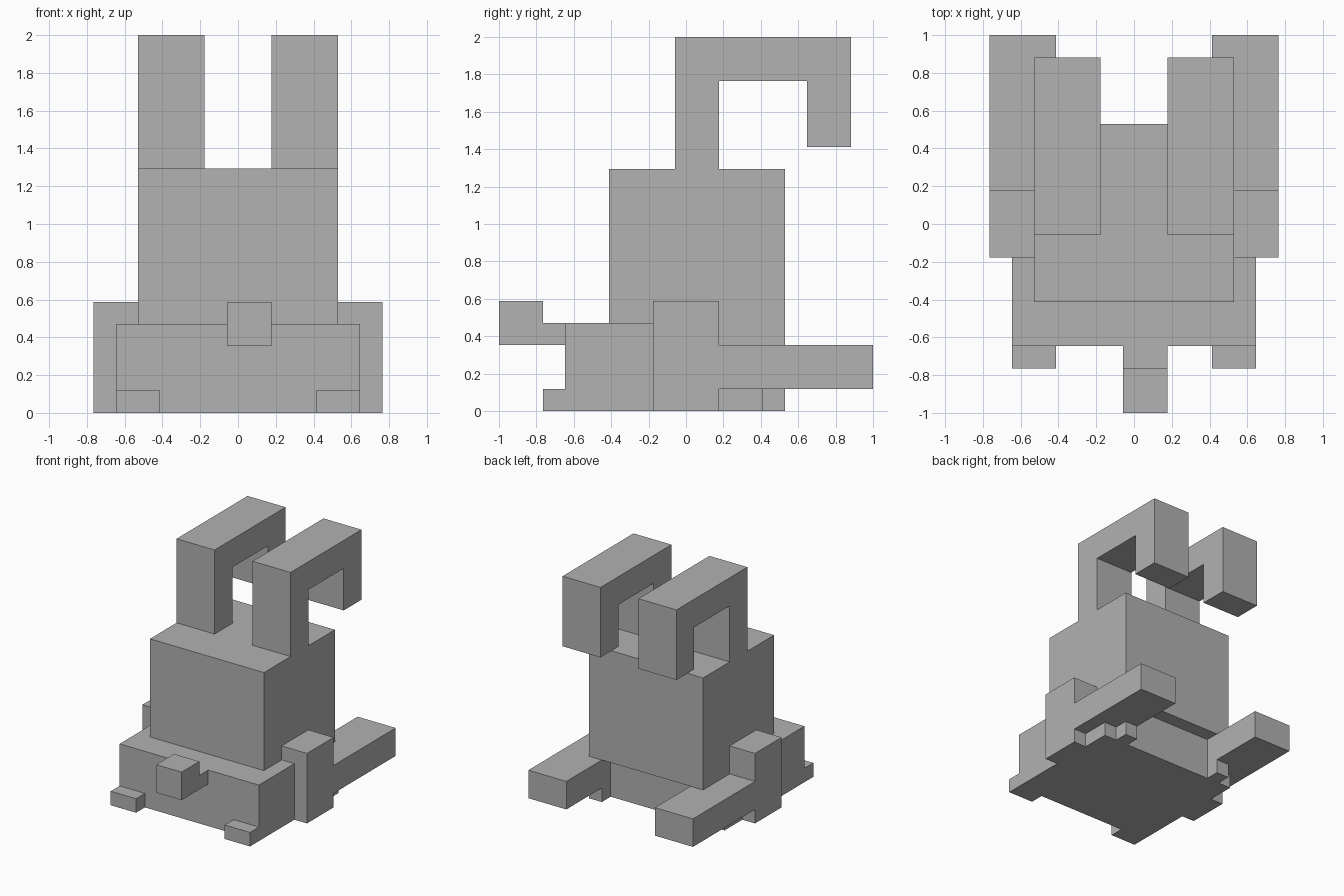
import bpy
import bmesh

old = bpy.data.objects.get("Cube")
if old:
    bpy.data.objects.remove(old, do_unlink=True)

U = 2 / 17  # size of one block unit

grey = bpy.data.materials.new("plain_grey")
GREY = (0.445, 0.445, 0.445, 1)
grey.use_nodes = True
grey.diffuse_color = GREY
grey.node_tree.nodes["Principled BSDF"].inputs["Base Color"].default_value = GREY


def extrude_profile(name, x0, x1, profile):
    """Extrude a side profile of (y, z) block coordinates from x0 to x1."""
    bm = bmesh.new()
    face = bm.faces.new([bm.verts.new((x0 * U, y * U, z * U)) for y, z in profile])
    moved = bmesh.ops.extrude_face_region(bm, geom=[face])["geom"]
    verts = [v for v in moved if isinstance(v, bmesh.types.BMVert)]
    bmesh.ops.translate(bm, verts=verts, vec=((x1 - x0) * U, 0, 0))
    bmesh.ops.recalc_face_normals(bm, faces=bm.faces)
    mesh = bpy.data.meshes.new(name)
    bm.to_mesh(mesh)
    bm.free()
    mesh.materials.append(grey)
    obj = bpy.data.objects.new(name, mesh)
    bpy.context.collection.objects.link(obj)
    return obj


def box(name, x, y, z):
    return extrude_profile(name, *x, [(y[0], z[0]), (y[1], z[0]), (y[1], z[1]), (y[0], z[1])])


# Base, stepped down at the back
extrude_profile("base", -5.5, 5.5,
                [(-5.5, 0), (3.5, 0), (3.5, 3), (0, 3), (0, 4), (-5.5, 4)])

# Body, overhanging the back of the base
box("body", (-4.5, 4.5), (-3.5, 4.5), (3, 11))

# Snout, with its raised tip slightly off centre
extrude_profile("snout", -0.5, 1.5,
                [(-8.5, 3), (-5.5, 3), (-5.5, 4), (-6.5, 4), (-6.5, 5), (-8.5, 5)])

# Paired parts
EAR = [(-0.5, 11), (1.5, 11), (1.5, 15), (5.5, 15),
       (5.5, 12), (7.5, 12), (7.5, 17), (-0.5, 17)]
for side, s in (("left", 1), ("right", -1)):
    def span(a, b):
        return sorted((s * a, s * b))

    extrude_profile(side + "_ear", *span(1.5, 4.5), EAR)
    box(side + "_front_foot", span(3.5, 5.5), (-6.5, -5.5), (0, 1))
    box(side + "_side_leg", span(4.5, 6.5), (-1.5, 1.5), (0, 5))
    box(side + "_rear_limb", span(3.5, 6.5), (1.5, 8.5), (1, 3))
    box(side + "_rear_foot", span(3.5, 4.5), (3.5, 4.5), (0, 1))
